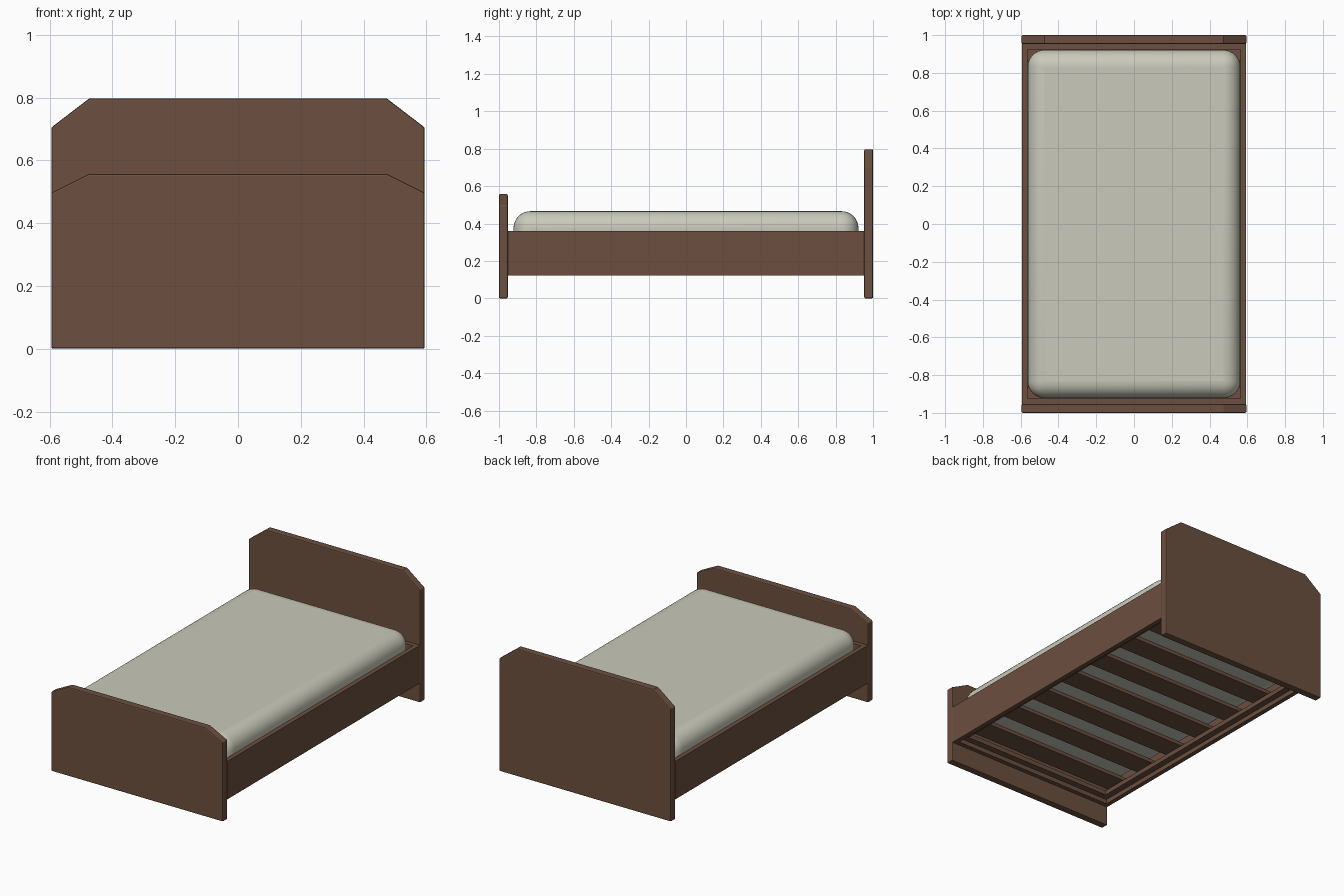
import bpy
import bmesh

if "Cube" in bpy.data.objects:
    bpy.data.objects.remove(bpy.data.objects["Cube"])


def material(name, rgb):
    m = bpy.data.materials.new(name)
    m.diffuse_color = (*rgb, 1)
    m.use_nodes = True
    m.node_tree.nodes["Principled BSDF"].inputs["Base Color"].default_value = m.diffuse_color
    return m


WOOD = material("brown_wood", (0.150, 0.080, 0.050))
FABRIC = material("off_white_fabric", (0.585, 0.585, 0.495))


def finish(name, bm, mat, bevel=0, segments=1):
    bmesh.ops.recalc_face_normals(bm, faces=bm.faces)
    mesh = bpy.data.meshes.new(name)
    bm.to_mesh(mesh)
    bm.free()
    obj = bpy.data.objects.new(name, mesh)
    bpy.context.collection.objects.link(obj)
    mesh.materials.append(mat)
    if bevel:
        mod = obj.modifiers.new("rounded_edges", "BEVEL")
        mod.width, mod.segments = bevel, segments
        mod.limit_method, mod.angle_limit = "ANGLE", 0.9
    return obj


def box(name, x, y, z, mat=WOOD, bevel=0, segments=1):
    """Box from (min, max) ranges along each axis."""
    bm = bmesh.new()
    bmesh.ops.create_cube(bm, size=1)
    for v in bm.verts:
        v.co = [lo + (c + 0.5) * (hi - lo) for c, (lo, hi) in zip(v.co, (x, y, z))]
    return finish(name, bm, mat, bevel, segments)


def end_board(name, y0, y1, shoulder, top):
    """Upright panel with clipped upper corners."""
    bm = bmesh.new()
    half = [(0.595, 0), (0.595, shoulder), (0.475, top)]
    outline = half + [(-x, z) for x, z in reversed(half)]
    face = bm.faces.new([bm.verts.new((x, y0, z)) for x, z in outline])
    ext = bmesh.ops.extrude_face_region(bm, geom=[face])
    verts = [g for g in ext["geom"] if isinstance(g, bmesh.types.BMVert)]
    bmesh.ops.translate(bm, verts=verts, vec=(0, y1 - y0, 0))
    return finish(name, bm, WOOD, 0.006, 2)


# Head and foot panels
end_board("headboard", 0.953, 1.0, 0.705, 0.797)
end_board("footboard", -1.0, -0.953, 0.497, 0.557)

# Side and end rails, each with a ledge inside carrying the slats
RAIL_Z, LEDGE_Z = (0.122, 0.36), (0.15, 0.178)
for side, s in (("left", -1), ("right", 1)):
    box(side + "_rail", sorted((s * 0.565, s * 0.593)), (-0.953, 0.953), RAIL_Z)
    box(side + "_ledge", sorted((s * 0.525, s * 0.565)), (-0.925, 0.925), LEDGE_Z)
for end, s in (("foot", -1), ("head", 1)):
    box(end + "_rail", (-0.565, 0.565), sorted((s * 0.925, s * 0.953)), RAIL_Z)
    box(end + "_ledge", (-0.525, 0.525), sorted((s * 0.885, s * 0.925)), LEDGE_Z)

# Cross slats
for i in range(7):
    y = (i - 3) * 0.265
    box("slat_%d" % (i + 1), (-0.563, 0.563), (y - 0.07, y + 0.07), (0.178, 0.2))

# Mattress with soft rounded edges
mattress = box("mattress", (-0.563, 0.563), (-0.922, 0.922), (0.2, 0.466),
               FABRIC, 0.09, 8)
bpy.context.view_layer.objects.active = mattress
mattress.select_set(True)
bpy.ops.object.shade_smooth_by_angle()
